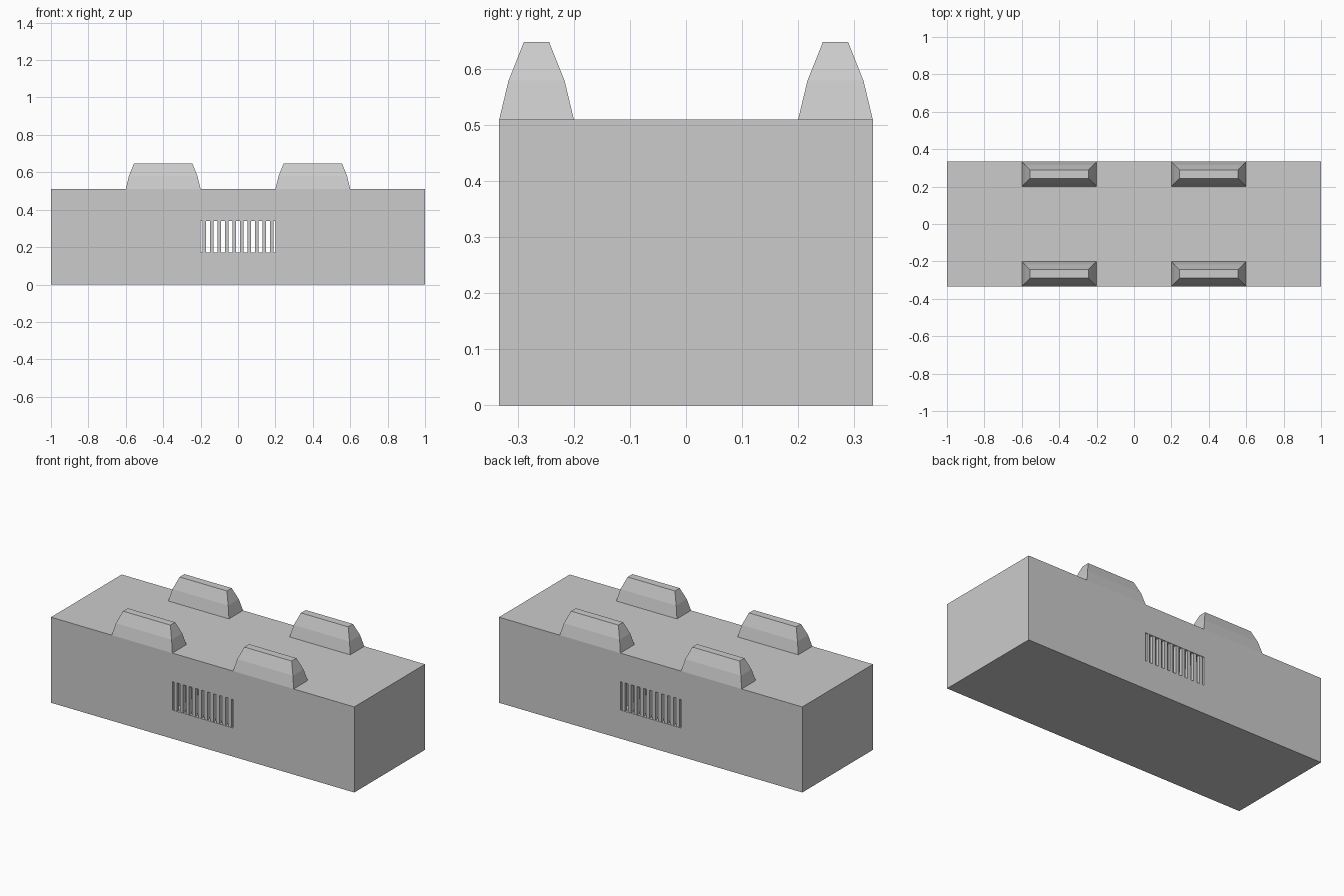
import bpy, bmesh

if "Cube" in bpy.data.objects:
    bpy.data.objects.remove(bpy.data.objects["Cube"])

W, D, H = 2.0, 0.666, 0.51
HOLE_W, HOLE_Z0, HOLE_Z1 = 0.4, 0.17, 0.34


def loft(name, sections):
    """Stack of rectangles (x0, x1, y0, y1, z) joined into a closed solid."""
    bm = bmesh.new()
    rings = [[bm.verts.new(p) for p in ((x0, y0, z), (x1, y0, z), (x1, y1, z), (x0, y1, z))]
             for x0, x1, y0, y1, z in sections]
    bm.faces.new(rings[0][::-1])
    bm.faces.new(rings[-1])
    for a, b in zip(rings, rings[1:]):
        for i in range(4):
            j = (i + 1) % 4
            bm.faces.new((a[i], a[j], b[j], b[i]))
    mesh = bpy.data.meshes.new(name)
    bm.to_mesh(mesh)
    bm.free()
    obj = bpy.data.objects.new(name, mesh)
    bpy.context.collection.objects.link(obj)
    return obj


def box(name, x0, x1, y0, y1, z0, z1):
    return loft(name, [(x0, x1, y0, y1, z0), (x0, x1, y0, y1, z1)])


# Main block with a rectangular opening running front to back
block = box("block", -W / 2, W / 2, -D / 2, D / 2, 0, H)
cutter = box("opening_cutter", -HOLE_W / 2, HOLE_W / 2, -D, D, HOLE_Z0, HOLE_Z1)
cutter.hide_render = True
cutter.hide_set(True)
cut = block.modifiers.new("opening", 'BOOLEAN')
cut.operation = 'DIFFERENCE'
cut.solver = 'EXACT'
cut.object = cutter

# Tapered cleats along both long edges of the top
for sx in (-1, 1):
    for sy in (-1, 1):
        cx, cy = sx * 0.4, sy * 0.2665
        loft("cleat", [(cx - 0.2 + i, cx + 0.2 - i, cy - 0.0665 + i, cy + 0.0665 - i, z)
                       for i, z in ((0, H), (0.0165, 0.579), (0.044, 0.648))])

# Vertical grille bars at each end of the opening
for side in (-1, 1):
    for i in range(10):
        x = -0.18 + 0.04 * i
        y = side * (D / 2 - 0.012)
        box("grille_bar", x - 0.01, x + 0.01, y - 0.01, y + 0.01, HOLE_Z0, HOLE_Z1)
